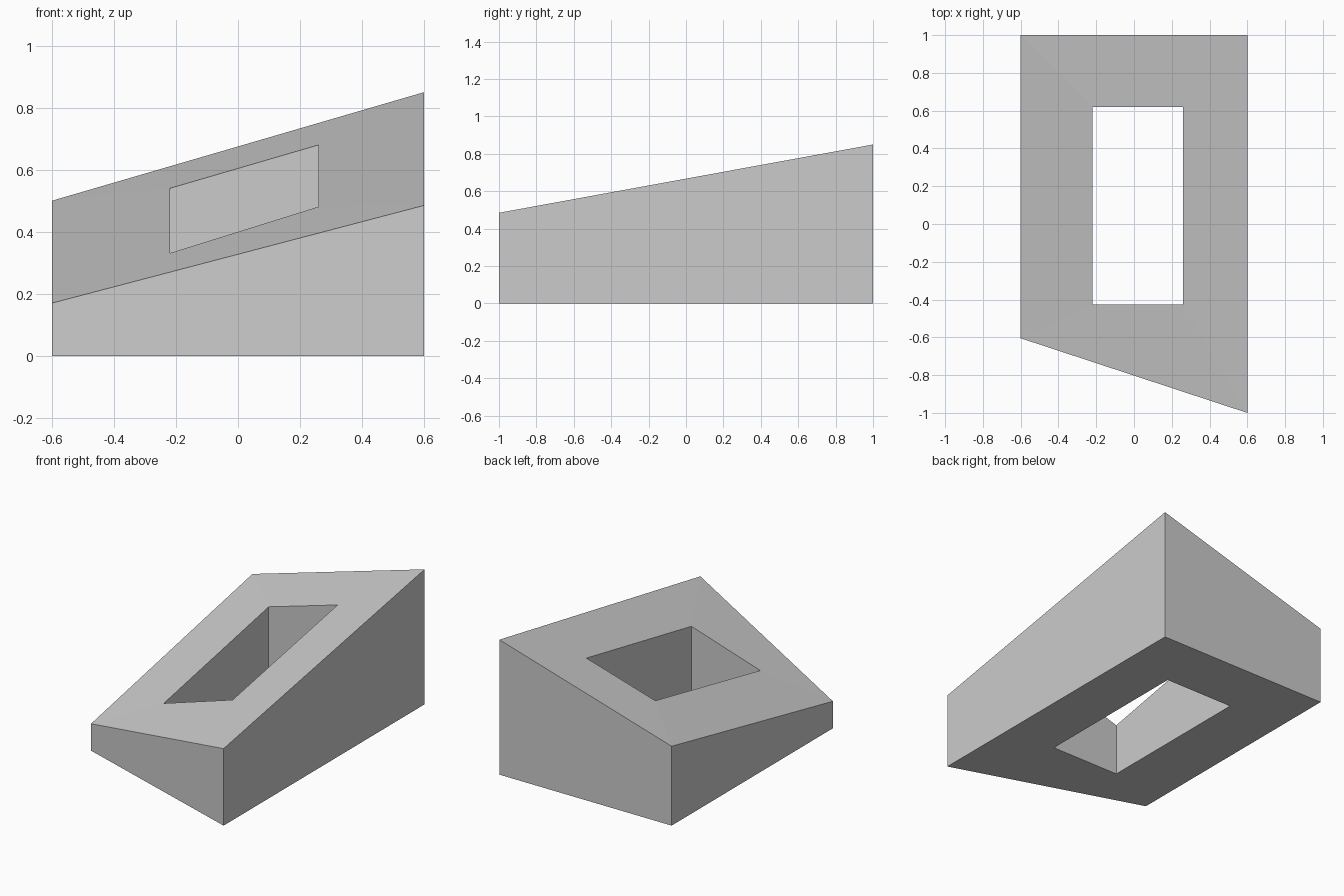
import bpy, bmesh

if "Cube" in bpy.data.objects:
    bpy.data.objects.remove(bpy.data.objects["Cube"])

# Plan corners with top height (x, y, z), counter-clockwise from front left
outer = [(-0.6, -0.605, 0.17), (0.6, -1.0, 0.485), (0.6, 1.0, 0.85), (-0.6, 1.0, 0.5)]
inner = [(-0.22, -0.425, 0.331), (0.26, -0.425, 0.481), (0.26, 0.62, 0.68), (-0.22, 0.62, 0.54)]

bm = bmesh.new()


def ring(corners, flat=False):
    return [bm.verts.new((x, y, 0 if flat else z)) for x, y, z in corners]


def bridge(a, b):
    for i in range(4):
        j = (i + 1) % 4
        bm.faces.new((a[i], a[j], b[j], b[i]))


# Closed loop of rings: outer walls, sloping top, opening walls, underside
rings = [ring(outer, True), ring(outer), ring(inner), ring(inner, True)]
for k in range(4):
    bridge(rings[k], rings[(k + 1) % 4])
bmesh.ops.recalc_face_normals(bm, faces=bm.faces)

mesh = bpy.data.meshes.new("sloped_frame")
bm.to_mesh(mesh)
bm.free()
bpy.context.collection.objects.link(bpy.data.objects.new("sloped_frame", mesh))
